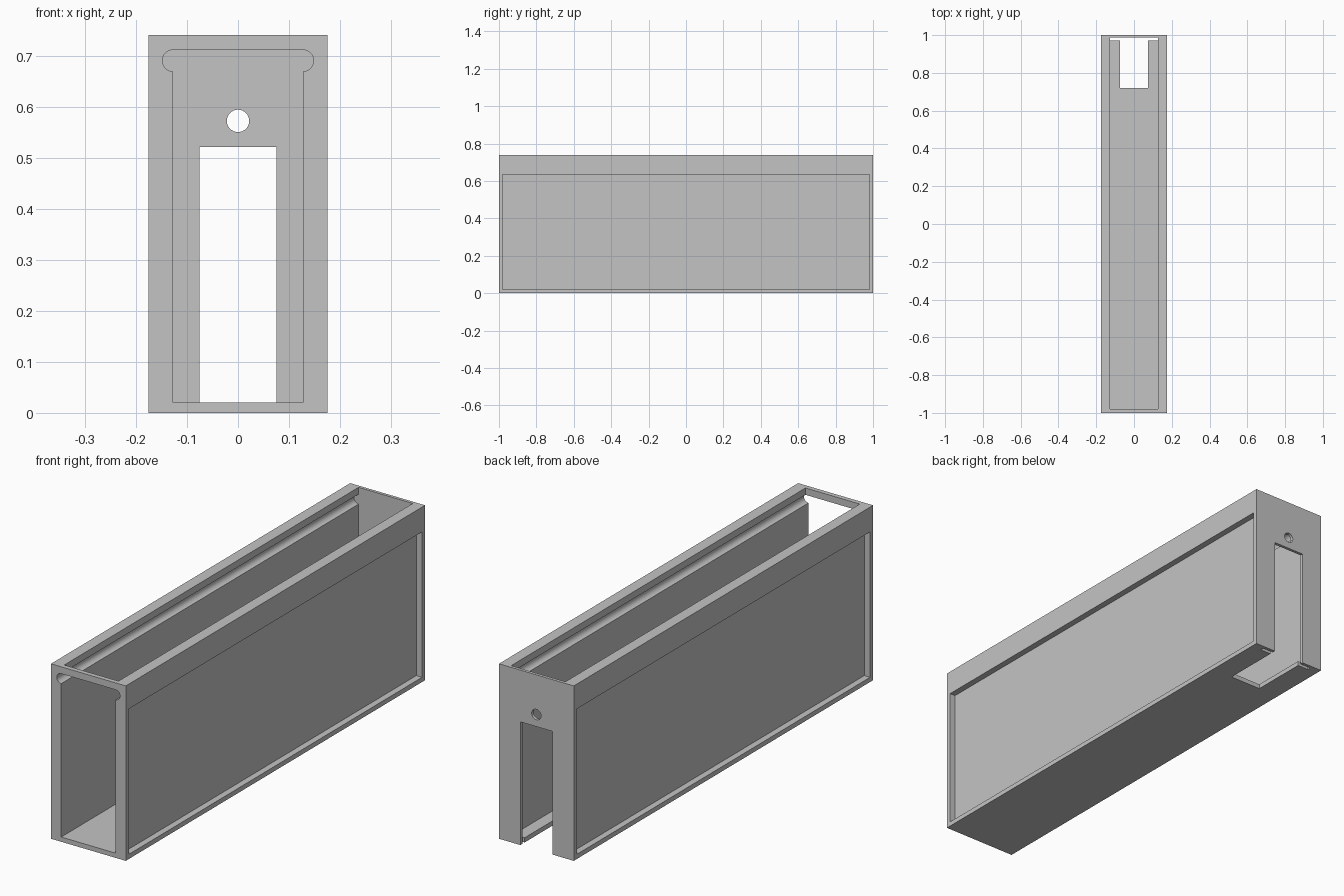
import bpy
import bmesh
from math import cos, sin, pi

cube = bpy.data.objects.get("Cube")
if cube:
    bpy.data.objects.remove(cube, do_unlink=True)

# Overall sizes
HALF_W, HALF_L, HEIGHT = 0.175, 1.0, 0.74
INNER, FLOOR, BACK = 0.127, 0.02, 0.987
OUT = 0.1  # how far cutters reach beyond the body

grey = bpy.data.materials.new("plain grey")
grey.use_nodes = True
COLOUR = (0.55, 0.55, 0.55, 1)
grey.diffuse_color = COLOUR
grey.node_tree.nodes["Principled BSDF"].inputs["Base Color"].default_value = COLOUR


def prism(name, outline, y0, y1):
    """Extrude an x-z outline from y0 to y1."""
    bm = bmesh.new()
    face = bm.faces.new([bm.verts.new((x, y0, z)) for x, z in outline])
    moved = bmesh.ops.extrude_face_region(bm, geom=[face])["geom"]
    verts = [v for v in moved if isinstance(v, bmesh.types.BMVert)]
    bmesh.ops.translate(bm, verts=verts, vec=(0, y1 - y0, 0))
    bmesh.ops.recalc_face_normals(bm, faces=bm.faces)
    mesh = bpy.data.meshes.new(name)
    bm.to_mesh(mesh)
    bm.free()
    mesh.materials.append(grey)
    obj = bpy.data.objects.new(name, mesh)
    bpy.context.collection.objects.link(obj)
    return obj


def box(name, x0, x1, y0, y1, z0, z1):
    return prism(name, [(x0, z0), (x1, z0), (x1, z1), (x0, z1)], y0, y1)


def arc(cx, cz, r, start, end, steps):
    angles = [start + (end - start) * i / steps for i in range(steps + 1)]
    return [(cx + r * cos(a), cz + r * sin(a)) for a in angles]


def cut(target, cutter):
    mod = target.modifiers.new(cutter.name, 'BOOLEAN')
    mod.operation, mod.solver, mod.object = 'DIFFERENCE', 'EXACT', cutter
    bpy.context.view_layer.objects.active = target
    bpy.ops.object.modifier_apply(modifier=mod.name)
    bpy.data.objects.remove(cutter, do_unlink=True)


body = box("box_body", -HALF_W, HALF_W, -HALF_L, HALF_L, 0, HEIGHT)

# Inner cavity with rounded lid grooves, open at the front
right_side = [(INNER, FLOOR)] + arc(INNER, 0.69, 0.021, -pi / 2, pi / 2, 20)
profile = right_side + [(-x, z) for x, z in reversed(right_side)]
cut(body, prism("cavity", profile, -HALF_L - OUT, BACK))

# Top opening, leaving a thin bridge across the front
cut(body, box("top_opening", -INNER, INNER, -0.98, BACK, 0.69, HEIGHT + OUT))

# Shallow panel recess on each long side
for side in (-1, 1):
    xs = sorted((side * 0.148, side * (HALF_W + OUT)))
    cut(body, box("side_recess", *xs, -0.98, 0.98, FLOOR, 0.635))

# Finger slot through the back wall and the floor
cut(body, box("finger_slot", -0.075, 0.075, 0.72, HALF_L + OUT, -OUT, 0.521))

# Narrow slit in the floor along the back wall
cut(body, box("floor_slit", -INNER, INNER, 0.971, BACK, -OUT, OUT))

# Round hole above the slot
cut(body, prism("round_hole", arc(0, 0.572, 0.022, 0, 2 * pi, 32)[:-1],
                0.9, HALF_L + OUT))
